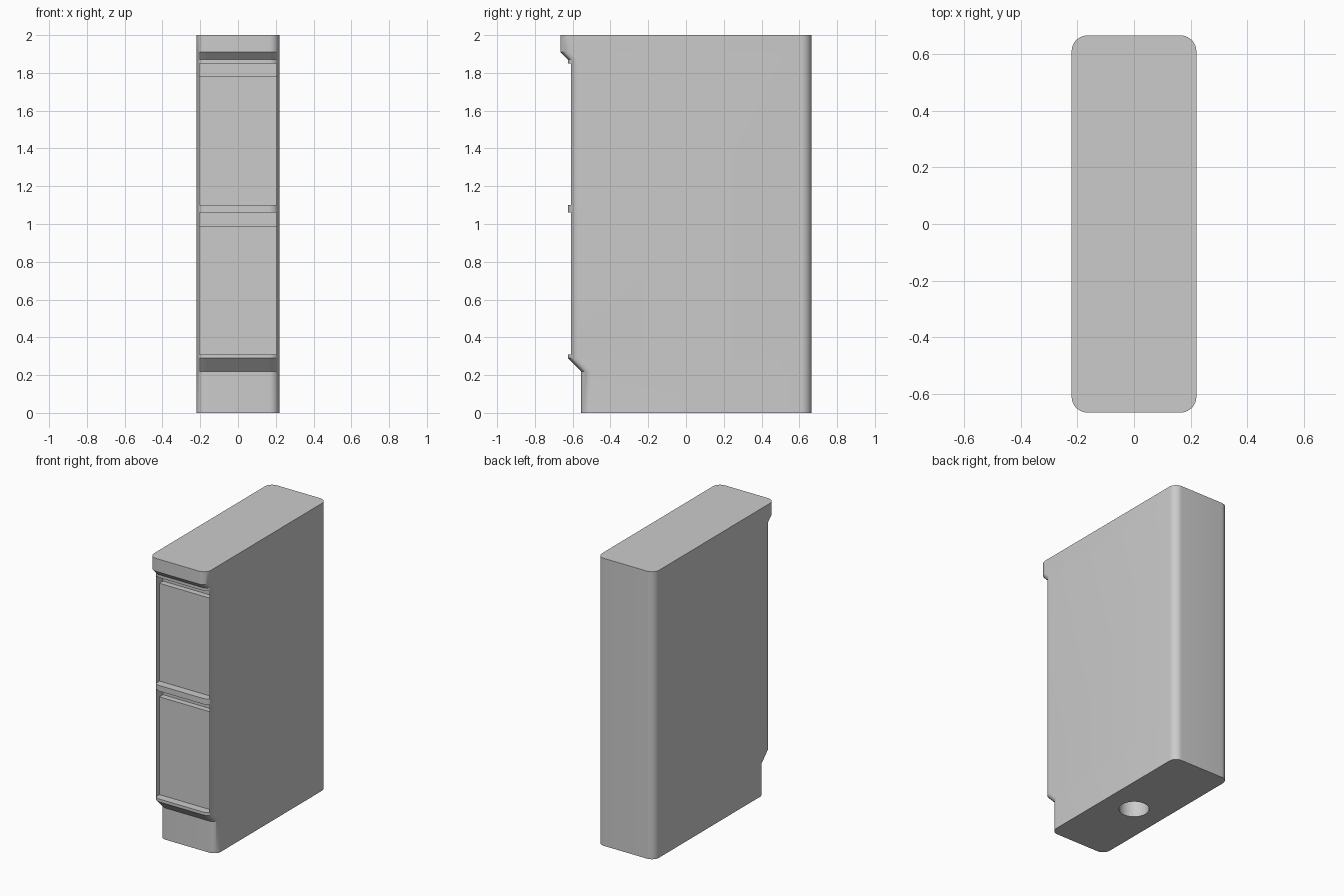
import bpy, bmesh, math

cube = bpy.data.objects.get("Cube")
if cube:
    bpy.data.objects.remove(cube, do_unlink=True)

HALF_W, BACK, RADIUS, STEPS = 0.22, 0.665, 0.055, 10

grey = bpy.data.materials.new("warm_grey")
grey.use_nodes = True
grey.diffuse_color = (0.6, 0.6, 0.6, 1)
grey.node_tree.nodes["Principled BSDF"].inputs["Base Color"].default_value = (0.6, 0.6, 0.6, 1)


def finish(bm, name):
    bmesh.ops.recalc_face_normals(bm, faces=bm.faces)
    mesh = bpy.data.meshes.new(name)
    bm.to_mesh(mesh)
    bm.free()
    mesh.materials.append(grey)
    obj = bpy.data.objects.new(name, mesh)
    bpy.context.collection.objects.link(obj)
    return obj


def bridge(bm, rings):
    """Skin a list of equal rings and cap both ends."""
    loops = [[bm.verts.new(p) for p in ring] for ring in rings]
    for a, b in zip(loops, loops[1:]):
        for i in range(len(a)):
            j = (i + 1) % len(a)
            bm.faces.new((a[i], a[j], b[j], b[i]))
    bm.faces.new(loops[0])
    bm.faces.new(loops[-1])


def plan(front, z):
    """Rounded rectangle outline whose front edge lies at the given y."""
    x, ring = HALF_W - RADIUS, []
    corners = [(x, BACK - RADIUS), (-x, BACK - RADIUS),
               (-x, front + RADIUS), (x, front + RADIUS)]
    for k, (cx, cy) in enumerate(corners):
        for s in range(STEPS + 1):
            a = math.pi / 2 * (k + s / STEPS)
            ring.append((cx + RADIUS * math.cos(a), cy + RADIUS * math.sin(a), z))
    return ring


# Cabinet body: recessed plinth, main front, overhanging top
bm = bmesh.new()
levels = [(-0.555, 0), (-0.555, 0.22), (-0.625, 0.29),
          (-0.625, 1.87), (-0.665, 1.91), (-0.665, 2)]
bridge(bm, [plan(front, z) for front, z in levels])
body = finish(bm, "cabinet_body")

# Cutters: two drawer openings, each with a deeper finger grip along its top
bm = bmesh.new()
PANEL_Y, GRIP_Y = -0.57, -0.53
for bottom in (0.31, 1.10):
    grip, top = bottom + 0.68, bottom + 0.75
    section = [(-0.8, bottom), (PANEL_Y, bottom), (PANEL_Y, grip),
               (GRIP_Y, grip), (GRIP_Y, top), (-0.8, top)]
    bridge(bm, [[(x, y, z) for y, z in section] for x in (-0.205, 0.205)])

# Round socket in the underside
ring = [(0.095 * math.cos(i * math.tau / 48), 0.095 * math.sin(i * math.tau / 48)) for i in range(48)]
bridge(bm, [[(x, y, z) for x, y in ring] for z in (-0.1, 0.3)])
cutter = finish(bm, "opening_cutter")
cutter.hide_render = True

cut = body.modifiers.new("openings", "BOOLEAN")
cut.operation, cut.solver, cut.object = "DIFFERENCE", "EXACT", cutter

bpy.ops.object.select_all(action="DESELECT")
body.select_set(True)
bpy.context.view_layer.objects.active = body
bpy.ops.object.modifier_apply(modifier=cut.name)
bpy.data.objects.remove(cutter, do_unlink=True)
bpy.ops.object.shade_smooth_by_angle(angle=math.radians(30))
